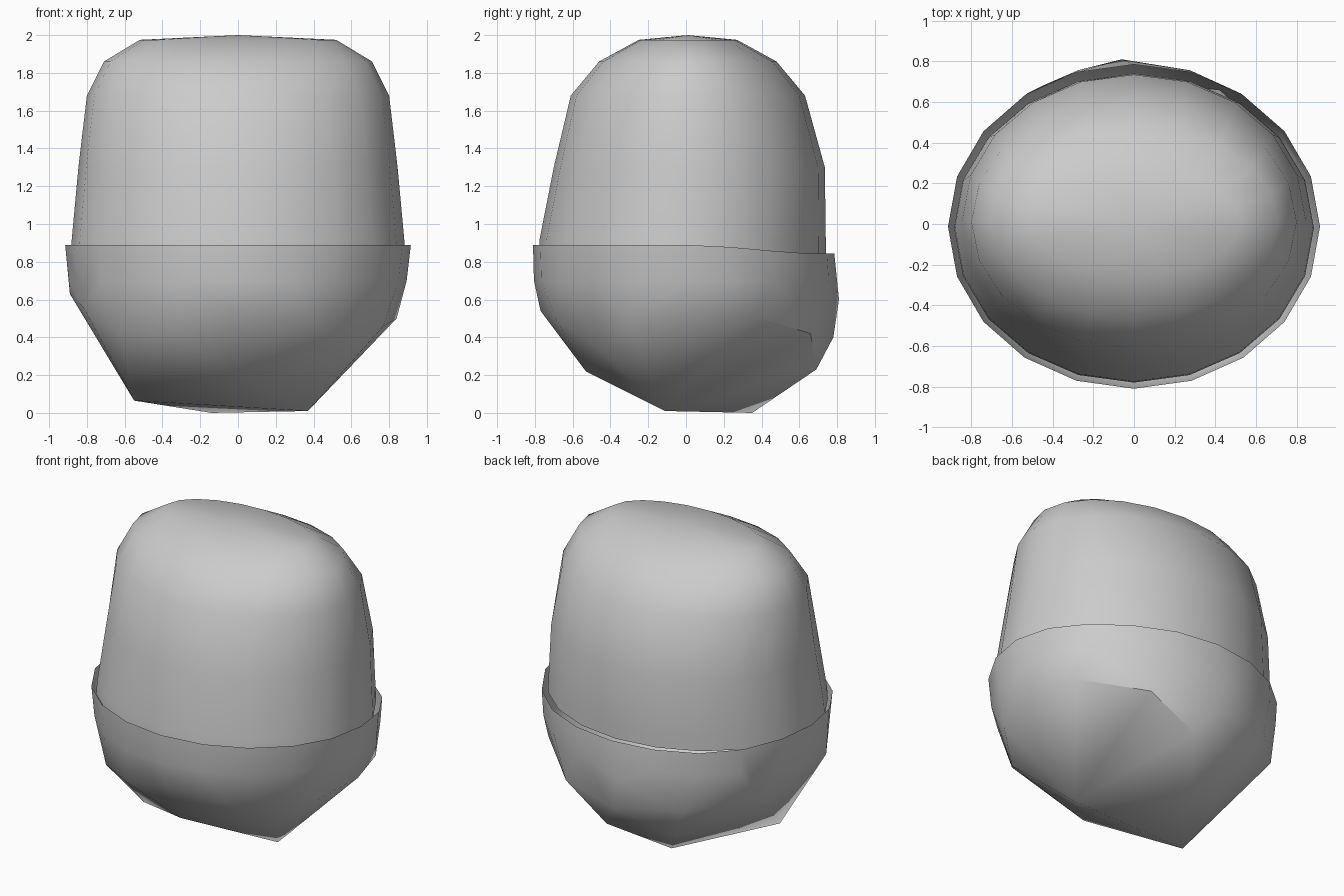
import bpy, bmesh
from math import sin, cos, pi, radians

old = bpy.data.objects.get("Cube")
if old:
    bpy.data.objects.remove(old)

grey = bpy.data.materials.new("plain_grey")
grey.use_nodes = True
COLOUR = (0.6, 0.6, 0.6, 1)
grey.diffuse_color = COLOUR
grey.node_tree.nodes["Principled BSDF"].inputs["Base Color"].default_value = COLOUR

SIDES = 20


def ring(rx, front, back, z):
    """Oval ring with half width rx, spanning front to back in y."""
    cy, ry = (front + back) / 2, (back - front) / 2
    return [(rx * cos(2 * pi * i / SIDES), cy + ry * sin(2 * pi * i / SIDES), z)
            for i in range(SIDES)]


def finish(bm, name, angle):
    bmesh.ops.recalc_face_normals(bm, faces=bm.faces)
    mesh = bpy.data.meshes.new(name)
    bm.to_mesh(mesh)
    bm.free()
    mesh.materials.append(grey)
    obj = bpy.data.objects.new(name, mesh)
    bpy.context.collection.objects.link(obj)
    bpy.ops.object.select_all(action='DESELECT')
    obj.select_set(True)
    bpy.context.view_layer.objects.active = obj
    bpy.ops.object.shade_smooth_by_angle(angle=radians(angle))
    return obj


# Dome: stacked oval rings closed by a low peak
bm = bmesh.new()
profile = [(0.885, -0.78, 0.74, 0.84), (0.88, -0.775, 0.74, 0.92),
           (0.845, -0.70, 0.735, 1.3), (0.80, -0.61, 0.63, 1.68),
           (0.71, -0.46, 0.48, 1.86), (0.52, -0.25, 0.27, 1.975)]
rows = [[bm.verts.new(p) for p in ring(*r)] for r in profile]
for low, high in zip(rows, rows[1:]):
    for i in range(SIDES):
        j = (i + 1) % SIDES
        bm.faces.new((low[i], low[j], high[j], high[i]))
peak = bm.verts.new((0, 0.01, 2.0))
for i in range(SIDES):
    bm.faces.new((rows[-1][i], rows[-1][(i + 1) % SIDES], peak))
finish(bm, "dome", 40)

# Bowl: faceted shell with an oval rim and three low corners
bm = bmesh.new()
points = ring(0.915, -0.81, 0.785, 0.89) + ring(0.893, -0.805, 0.795, 0.70)
points += [
    # low corners
    (0.37, -0.11, 0.01), (-0.14, 0.35, 0.0), (-0.55, -0.2, 0.065),
    # right and left flanks
    (0.84, 0.06, 0.50), (0.76, 0.36, 0.51), (0.77, -0.3, 0.46), (0.58, -0.45, 0.33),
    (-0.89, 0.05, 0.63), (-0.82, -0.3, 0.56), (-0.78, 0.35, 0.50),
    # front
    (-0.62, -0.5, 0.41), (-0.35, -0.68, 0.44), (0.0, -0.77, 0.54), (0.38, -0.69, 0.5),
    (0.0, -0.61, 0.34), (-0.05, -0.53, 0.22),
    # back
    (-0.06, 0.81, 0.60), (0.0, 0.78, 0.40), (0.1, 0.69, 0.23), (0.42, 0.66, 0.42),
    (-0.45, 0.68, 0.45), (-0.35, 0.6, 0.24),
]
verts = [bm.verts.new(p) for p in points]
bmesh.ops.convex_hull(bm, input=verts)
# Open the top and let the rim dip towards the back
lid = [f for f in bm.faces if all(v.co.z > 0.88 for v in f.verts)]
bmesh.ops.delete(bm, geom=lid, context='FACES')
bmesh.ops.delete(bm, geom=[v for v in bm.verts if not v.link_faces], context='VERTS')
for v in bm.verts:
    if v.co.z > 0.88:
        v.co.z -= min(0.045, max(0, v.co.y - 0.1) * 0.09)
finish(bm, "bowl", 35)
